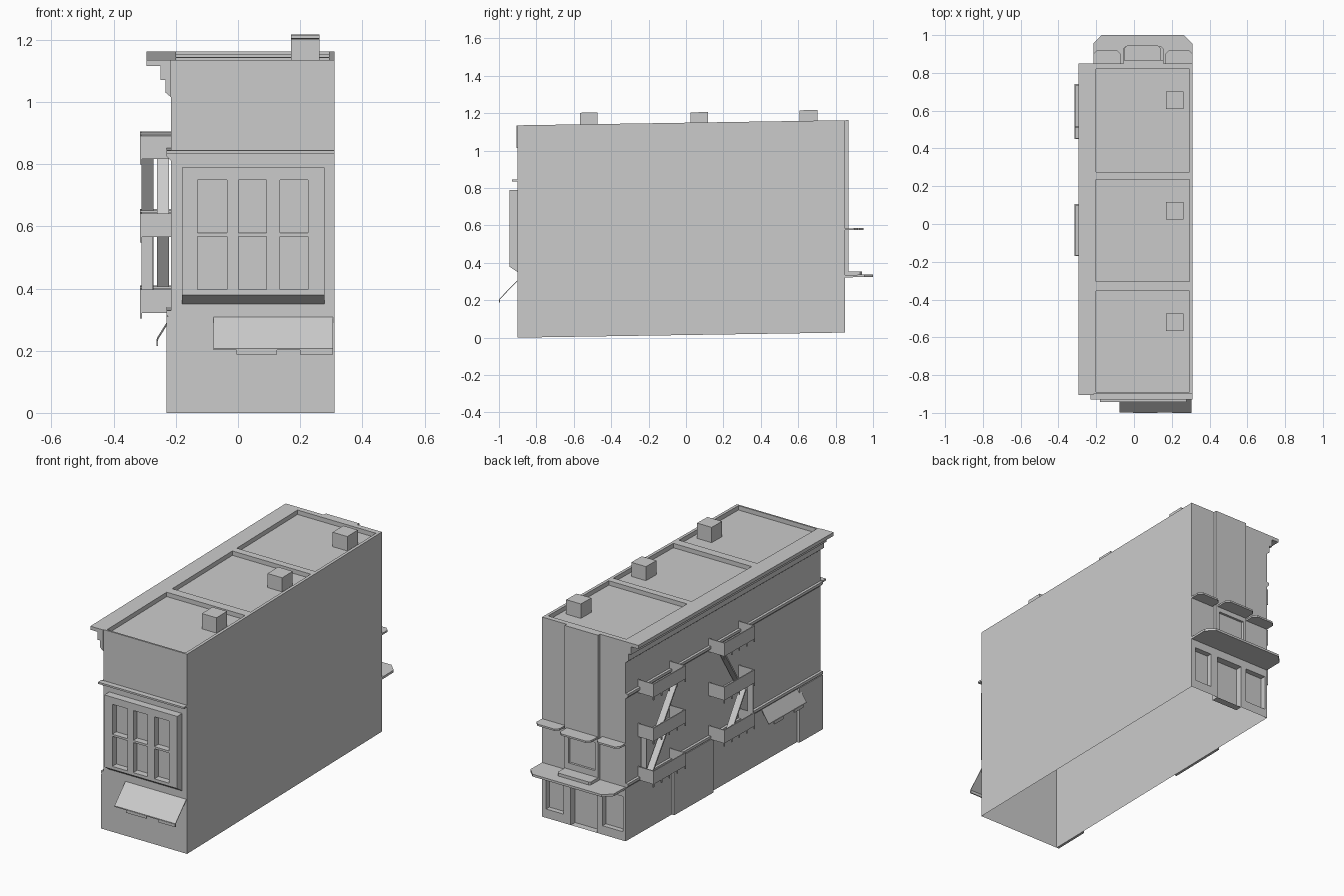
import bpy, bmesh
from mathutils import Vector

old = bpy.data.objects.get("Cube")
if old:
    bpy.data.objects.remove(old, do_unlink=True)

grey = bpy.data.materials.new("plain grey")
grey.use_nodes = True
grey.diffuse_color = (0.6, 0.6, 0.6, 1)
grey.node_tree.nodes["Principled BSDF"].inputs["Base Color"].default_value = (0.6, 0.6, 0.6, 1)

FRONT, BACK, LEFT, RIGHT, TOP = -0.9, 0.85, 0.31, -0.215, 1.135


def finish(name, bm, fix=True):
    # the street climbs gently toward the back
    for v in bm.verts:
        v.co.z += 0.0155 * (v.co.y - FRONT)
    if fix:
        bmesh.ops.recalc_face_normals(bm, faces=bm.faces)
    mesh = bpy.data.meshes.new(name)
    bm.to_mesh(mesh)
    bm.free()
    mesh.materials.append(grey)
    obj = bpy.data.objects.new(name, mesh)
    bpy.context.collection.objects.link(obj)
    return obj


def prism(name, profile, axis, a, b):
    """Extrude a 2D profile along an axis (0 x, 1 y, 2 z)."""
    bm = bmesh.new()
    rings = []
    for t in (a, b):
        ring = []
        for p in profile:
            c = list(p)
            c.insert(axis, t)
            ring.append(bm.verts.new(c))
        rings.append(ring)
        bm.faces.new(ring)
    n = len(profile)
    for i in range(n):
        j = (i + 1) % n
        bm.faces.new((rings[0][i], rings[0][j], rings[1][j], rings[1][i]))
    return finish(name, bm)


def box(name, x, y, z):
    return prism(name, [(x[0], y[0]), (x[1], y[0]), (x[1], y[1]), (x[0], y[1])], 2, *z)


def strip(name, p, q, thick, axis, a, b):
    """Thin sloping slab from p to q."""
    return prism(name, [p, q, (q[0], q[1] + thick), (p[0], p[1] + thick)], axis, a, b)


def relief(name, us, vs, depths, place):
    """Wall sheet on a grid; depths gives how far each cell is sunk."""
    bm = bmesh.new()

    def quad(pts):
        bm.faces.new([bm.verts.new(place(*p)) for p in pts])

    nu, nv = len(us) - 1, len(vs) - 1
    for i in range(nu):
        for j in range(nv):
            d = depths.get((i, j), 0)
            u, U, v, V = us[i], us[i + 1], vs[j], vs[j + 1]
            quad([(u, v, d), (U, v, d), (U, V, d), (u, V, d)])
    for i in range(nu + 1):
        for j in range(nv + 1):
            here = depths.get((i, j), 0)
            for other, end in (((i - 1, j), (i, j + 1)), ((i, j - 1), (i + 1, j))):
                d = depths.get(other, 0)
                if d != here:
                    p, q = (us[i], vs[j]), (us[end[0]], vs[end[1]])
                    ring = [(*p, d), (*p, here), (*q, here), (*q, d)]
                    quad(ring if other[0] == i else ring[::-1])
    bmesh.ops.remove_doubles(bm, verts=bm.verts, dist=0.0001)
    return finish(name, bm, False)


# main walls, open underneath
relief("left_wall", [FRONT, BACK], [0, TOP], {}, lambda u, v, d: Vector((LEFT, u, v)))
relief("right_wall", [0, TOP], [FRONT, BACK], {}, lambda u, v, d: Vector((RIGHT, v, u)))
relief("front_wall", [RIGHT, LEFT], [0, TOP], {}, lambda u, v, d: Vector((u, FRONT, v)))

# roof with three sunken decks
relief("roof", [RIGHT, -0.2, 0.293, LEFT],
       [FRONT, -0.89, -0.355, -0.305, 0.235, 0.275, 0.82, BACK],
       {(1, j): 0.025 for j in (1, 3, 5)}, lambda u, v, d: Vector((u, v, TOP - d)))
for y, z in ((-0.52, 1.197), (0.07, 1.19), (0.655, 1.192)):
    box("chimney", (0.17, 0.262), (y - 0.047, y + 0.047), (TOP - 0.025, z))

# back wall: shop windows, door, raised middle bay with an upper window
columns = [RIGHT, -0.2, -0.07, -0.055, -0.035, 0.13, 0.155, 0.175, 0.285, LEFT]
cells = {(1, 1): 0.03, (1, 7): 0.03, (0, 4): 0.04, (1, 4): 0.04}
for row in (3, 4, 5):
    for col in (3, 4, 5):
        cells[row, col] = -0.018
cells[4, 4] = -0.005
relief("back_wall", [0, 0.05, 0.25, 0.3, 0.36, 0.52, TOP], columns, cells,
       lambda u, v, d: Vector((v, BACK - d, u)))


def canopy(name, x0, x1, y1, cut, z0, z1):
    """Ledge on the back wall with clipped outer corners."""
    prism(name, [(x0, BACK), (x0, y1 - cut), (x0 + cut, y1), (x1 - cut, y1),
                 (x1, y1 - cut), (x1, BACK)], 2, z0, z1)


canopy("shop_canopy", -0.215, LEFT, 1.0, 0.045, 0.295, 0.308)
canopy("middle_sill", -0.055, 0.155, 0.94, 0.01, 0.308, 0.325)
canopy("right_ledge", -0.215, -0.07, 0.92, 0.02, 0.547, 0.557)
canopy("middle_ledge", -0.052, 0.142, 0.948, 0.02, 0.547, 0.557)
canopy("left_ledge", 0.165, LEFT, 0.92, 0.02, 0.547, 0.557)

# cornice and string courses along the right side
prism("cornice", [(RIGHT, TOP), (-0.295, TOP), (-0.295, 1.115), (-0.25, 1.115),
                  (-0.25, 1.07), (-0.233, 1.07), (-0.233, 1.03), (RIGHT, 1.015)],
      1, FRONT - 0.005, BACK)
for z in (0.31, 0.82):
    prism("side_course", [(RIGHT, z - 0.01), (-0.23, z + 0.005), (-0.23, z + 0.02), (RIGHT, z + 0.02)],
          1, FRONT, BACK)
box("front_course", (-0.23, LEFT), (FRONT - 0.03, FRONT), (0.835, 0.845))
for y in ((FRONT, -0.69), (0.08, 0.435)):
    box("ground_pier", (-0.23, RIGHT), y, (0, 0.31))

# front bay window with six sunken panes
bay_y, x0, x1, z0, z1 = -0.943, -0.18, 0.278, 0.38, 0.79
relief("bay_window", [x0, -0.13, -0.035, 0.002, 0.092, 0.135, 0.225, x1],
       [z0, 0.397, 0.568, 0.58, 0.75, z1],
       {(i, j): 0.035 for i in (1, 3, 5) for j in (1, 3)},
       lambda u, v, d: Vector((u, bay_y + d, v)))
bm = bmesh.new()
outline = [(x0, z0), (x0, z1), (x1, z1), (x1, z0)]
outer = [bm.verts.new((x, bay_y, z)) for x, z in outline]
inner = [bm.verts.new((x, FRONT, z if z == z1 else z - 0.03)) for x, z in outline]
for i in range(4):
    j = (i + 1) % 4
    bm.faces.new((outer[i], outer[j], inner[j], inner[i]))
finish("bay_sides", bm, False)

# awnings
strip("front_awning", (FRONT, 0.303), (-0.998, 0.203), 0.006, 0, -0.078, 0.305)
for x in ((-0.005, 0.125), (0.2, 0.305)):
    box("awning_flap", x, (-1.0, -0.994), (0.19, 0.206))
strip("side_awning", (RIGHT, 0.3), (-0.26, 0.228), 0.006, 1, -0.71, -0.37)
for y in ((-0.68, -0.6), (-0.5, -0.42)):
    box("side_awning_flap", (-0.262, -0.257), y, (0.212, 0.23))

# fire escapes: trays, flights of stairs and hanging posts
OUT, T, RAIL = -0.315, 0.006, 0.075
LEVELS = (0.31, 0.555, 0.805)


def fire_escape(y0, y1, lower, upper):
    for z in LEVELS:
        box("landing_floor", (OUT, RIGHT), (y0, y1), (z, z + T))
        box("landing_rail", (OUT, OUT + T), (y0, y1), (z + T, z + RAIL))
        for y in (y0, y1 - T):
            box("landing_end", (OUT + T, RIGHT), (y, y + T), (z + T, z + RAIL))
        for k in range(5):
            y = y0 + (y1 - y0 - T) * k / 4
            box("landing_peg", (OUT, OUT + T), (y, y + T), (z - 0.018, z))
    for k, (direction, x) in enumerate((lower, upper)):
        ends = (y0 + 0.06, y1 - 0.06)[::direction]
        strip("stair_flight", (ends[0], LEVELS[k] + T), (ends[1], LEVELS[k + 1]), 0.015,
              0, x, x + 0.038)


fire_escape(0.45, 0.74, (-1, -0.26), (-1, -0.31))
fire_escape(-0.17, 0.105, (-1, -0.31), (1, -0.26))
for x, y in ((-0.26, 0.72), (-0.31, -0.165)):
    box("landing_post", (x, x + 0.036), (y, y + T), (LEVELS[0], LEVELS[1]))
